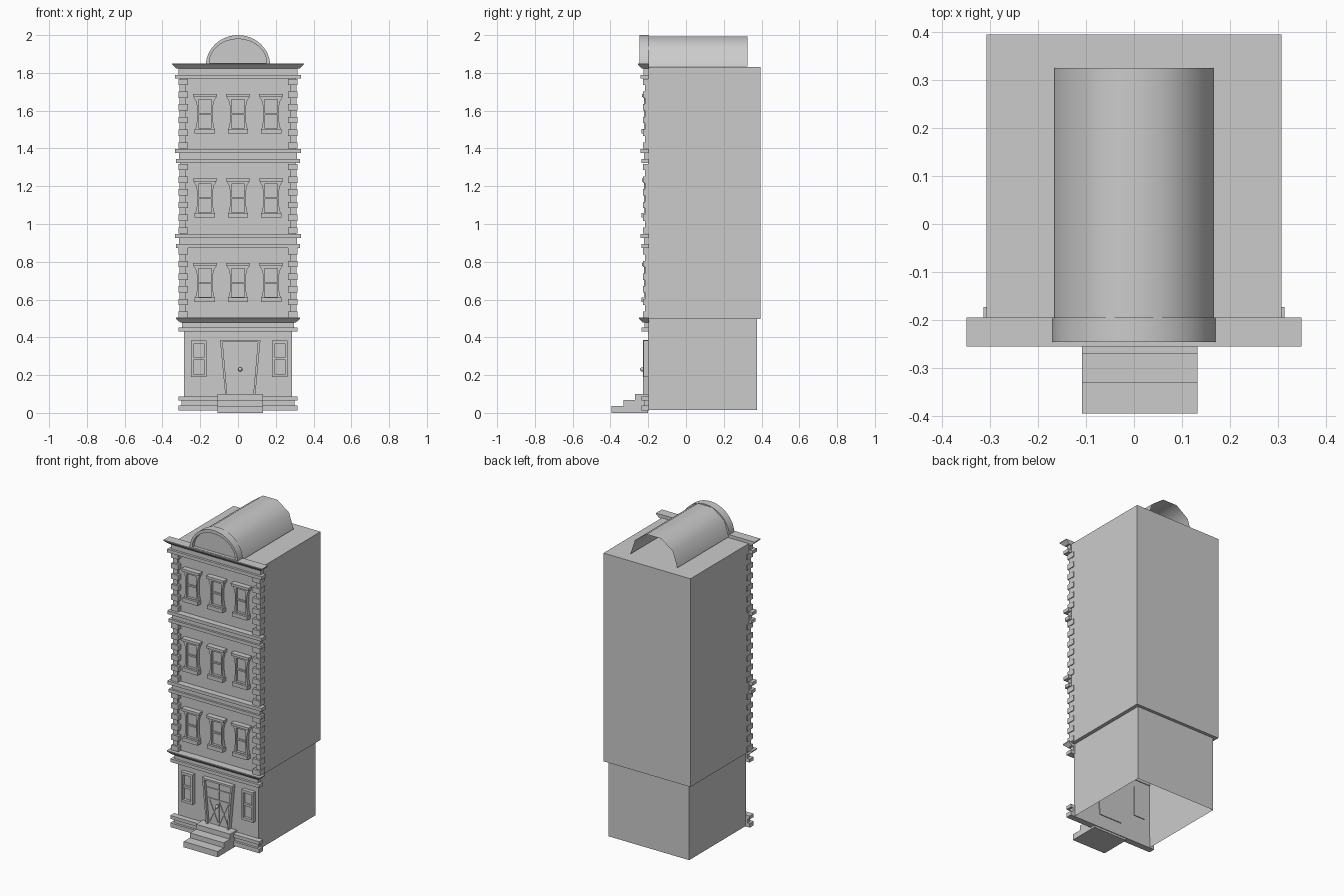
import bpy, bmesh, math

cube = bpy.data.objects.get("Cube")
if cube:
    bpy.data.objects.remove(cube, do_unlink=True)

stone = bpy.data.materials.new("light_grey_stone")
stone.use_nodes = True
GREY = (0.6, 0.6, 0.6, 1)
stone.diffuse_color = GREY
stone.node_tree.nodes["Principled BSDF"].inputs["Base Color"].default_value = GREY

WALL = -0.2      # front plane of the walls
BACK = -0.195    # back plane of the facade trim


def finish(name, bm, smooth=None, solid=True):
    bmesh.ops.remove_doubles(bm, verts=bm.verts, dist=1e-5)
    if solid:
        bmesh.ops.recalc_face_normals(bm, faces=bm.faces)
    mesh = bpy.data.meshes.new(name)
    bm.to_mesh(mesh)
    bm.free()
    mesh.materials.append(stone)
    if smooth:
        for p in mesh.polygons:
            p.use_smooth = True
        mesh.set_sharp_from_angle(angle=math.radians(smooth))
    obj = bpy.data.objects.new(name, mesh)
    bpy.context.collection.objects.link(obj)
    return obj


def bridge(bm, a, b):
    n = len(a)
    for i in range(n):
        bm.faces.new((a[i], a[(i + 1) % n], b[(i + 1) % n], b[i]))


def prism(name, pts, y0, y1):
    """Front outline of (x, z) points given depth along y."""
    bm = bmesh.new()
    front = [bm.verts.new((x, y0, z)) for x, z in pts]
    back = [bm.verts.new((x, y1, z)) for x, z in pts]
    bm.faces.new(front)
    bm.faces.new(back)
    bridge(bm, front, back)
    return finish(name, bm)


def box(name, x0, x1, y0, y1, z0, z1):
    return prism(name, [(x0, z0), (x1, z0), (x1, z1), (x0, z1)], y0, y1)


def frame(name, outer, inner, y_front, y_pane, y_back=BACK, smooth=None):
    """Raised surround with a recessed panel; outlines have equal counts."""
    bm = bmesh.new()
    rows = [[bm.verts.new((x, y, z)) for x, z in pts] for pts, y in
            ((outer, y_back), (outer, y_front), (inner, y_front), (inner, y_pane))]
    for a, b in zip(rows, rows[1:]):
        bridge(bm, a, b)
    bm.faces.new(rows[0])
    bm.faces.new(rows[-1])
    return finish(name, bm, smooth)


def moulding(name, rings):
    """Stack of (half width, front y, z) rectangles, mitred at both ends."""
    bm = bmesh.new()
    loops = [[bm.verts.new(c) for c in ((-w, y, z), (w, y, z), (w, BACK, z), (-w, BACK, z))]
             for w, y, z in rings]
    for a, b in zip(loops, loops[1:]):
        bridge(bm, a, b)
    bm.faces.new(loops[0])
    bm.faces.new(loops[-1])
    return finish(name, bm)


# Main volumes; the ground floor is open underneath
box("upper_floors", -0.308, 0.308, WALL, 0.395, 0.497, 1.83)
ground = box("ground_floor", -0.285, 0.285, WALL, 0.375, 0.015, 0.497)
bm = bmesh.new()
bm.from_mesh(ground.data)
bmesh.ops.delete(bm, geom=[f for f in bm.faces if f.normal.z < -0.9], context='FACES')
bm.to_mesh(ground.data)
bm.free()

# Plinth
moulding("plinth", [(0.315, -0.235, 0.013), (0.315, -0.235, 0.04), (0.3, -0.22, 0.04),
                    (0.3, -0.22, 0.066), (0.315, -0.235, 0.066), (0.315, -0.235, 0.087)])


# Cornices with a ledge, a frieze and a flaring crown
def cornice(name, z, half, front, h):
    moulding(name, [(half - 0.015, front + 0.015, z), (half - 0.015, front + 0.015, z + 0.021),
                    (half - 0.033, front + 0.03, z + 0.021),
                    (half - 0.033, front + 0.03, z + h - 0.026),
                    (half - 0.022, front + 0.02, z + h - 0.026),
                    (half, front, z + h - 0.006), (half, front, z + h)])


cornice("ground_cornice", 0.43, 0.329, -0.25, 0.075)
cornice("top_cornice", 1.769, 0.349, -0.255, 0.081)

# Belt courses between floors
for i, z in enumerate((0.873, 1.322)):
    moulding(f"belt_course_{i + 1}", [
        (0.327, -0.235, z), (0.327, -0.235, z + 0.021), (0.313, -0.222, z + 0.021),
        (0.313, -0.222, z + 0.053), (0.333, -0.24, z + 0.053), (0.333, -0.24, z + 0.074)])

# Corner blocks alternate long and short, wrapping each front corner
STEP = 0.0336
for floor, base in enumerate((0.503, 0.949, 1.399)):
    for side, label in ((-1, "right"), (1, "left")):
        for k in range(11):
            z = base + k * STEP
            inner, outer, front, back = ((0.264, 0.314, -0.228, -0.173) if k % 2 == 0
                                         else (0.277, 0.31, -0.216, BACK))
            box(f"corner_block_{label}_{floor + 1}_{k + 1}", side * inner, side * outer,
                front, back, z, z + STEP)


def mirrored(half):
    return half + [(-x, z) for x, z in reversed(half)]


def shift(pts, dx, dz):
    return [(x + dx, z + dz) for x, z in pts]


def clamp(v, lo, hi):
    return max(lo, min(hi, v))


# Upper windows: waisted surround, hood, sill and two sashes
half = [(0.063, 0.0), (0.061, -0.016), (0.049, -0.036), (0.042, -0.065), (0.041, -0.11),
        (0.043, -0.15), (0.05, -0.182), (0.053, -0.208)]
surround = mirrored(half)
opening = [(clamp(x, -0.034, 0.034), clamp(z, -0.18, -0.03)) for x, z in surround]
for floor, top in enumerate((0.794, 1.242, 1.688)):
    for col, x in enumerate((-0.175, 0.0, 0.175)):
        tag = f"{floor + 1}_{col + 1}"
        frame(f"window_surround_{tag}", shift(surround, x, top), shift(opening, x, top),
              -0.222, -0.206)
        prism(f"window_hood_{tag}", shift(mirrored(half[:2]), x, top), -0.234, WALL)
        box(f"window_sill_{tag}", x - 0.054, x + 0.054, -0.236, WALL, top - 0.208, top - 0.184)
        box(f"window_rail_{tag}", x - 0.034, x + 0.034, -0.215, WALL, top - 0.11, top - 0.1)


def rect(x, w, z0, z1):
    return [(x - w, z0), (x + w, z0), (x + w, z1), (x - w, z1)]


# Ground floor windows
for label, x in (("right", -0.207), ("left", 0.222)):
    frame(f"ground_window_{label}", rect(x, 0.041, 0.19, 0.382), rect(x, 0.029, 0.206, 0.365),
          -0.224, -0.206)
    box(f"ground_window_rail_{label}", x - 0.029, x + 0.029, -0.22, WALL, 0.281, 0.295)

# Tapered door with rails, diagonal lattice and knob
DX = 0.012
door = [(-0.08, 0.1), (0.08, 0.1), (0.107, 0.386), (-0.107, 0.386)]
panel = [(-0.069, 0.1), (0.069, 0.1), (0.093, 0.374), (-0.093, 0.374)]
frame("door", shift(door, DX, 0), shift(panel, DX, 0), -0.228, -0.21)
box("door_rail", DX - 0.08, DX + 0.08, -0.216, WALL, 0.255, 0.264)
box("door_transom", DX - 0.088, DX + 0.088, -0.216, WALL, 0.322, 0.329)
box("door_mullion", DX - 0.004, DX + 0.004, -0.216, WALL, 0.1, 0.374)
for s in (-1, 1):
    for k, dx in enumerate((-0.035, 0.035)):
        prism(f"door_lattice_{s + 2}_{k + 1}",
              [(DX + dx + s * a, z) for a, z in
               ((-0.034, 0.11), (-0.028, 0.11), (0.034, 0.25), (0.028, 0.25))], -0.214, WALL)
bm = bmesh.new()
bmesh.ops.create_uvsphere(bm, u_segments=12, v_segments=8, radius=0.011)
bmesh.ops.translate(bm, verts=bm.verts, vec=(DX, -0.232, 0.23))
finish("door_knob", bm, 60)
box("door_knob_stem", DX - 0.005, DX + 0.005, -0.23, WALL, 0.225, 0.235)

# Front steps
for i, (front, z0, z1) in enumerate(((-0.395, 0.0, 0.037), (-0.332, 0.037, 0.068),
                                    (-0.27, 0.068, 0.1))):
    box(f"step_{i + 1}", DX - 0.12, DX + 0.12, front, WALL, z0, z1)


# Arched pediment
def arc(r, cz, h, n=24):
    return [(r * math.cos(math.pi * i / n), cz + h * math.sin(math.pi * i / n))
            for i in range(n + 1)]


frame("pediment", arc(0.171, 1.835, 0.165), arc(0.152, 1.852, 0.127), -0.246, -0.225,
      smooth=30)

# Barrel vault behind the pediment: an open shell of five smooth facets
bm = bmesh.new()
ends = [[bm.verts.new((x, y, z)) for x, z in arc(0.166, 1.835, 0.165, 5)]
        for y in (BACK, 0.325)]
for i in range(5):
    bm.faces.new((ends[0][i], ends[1][i], ends[1][i + 1], ends[0][i + 1]))
bm.normal_update()
if sum(f.normal.z for f in bm.faces) < 0:
    bmesh.ops.reverse_faces(bm, faces=bm.faces)
finish("roof_vault", bm, 60, solid=False)
